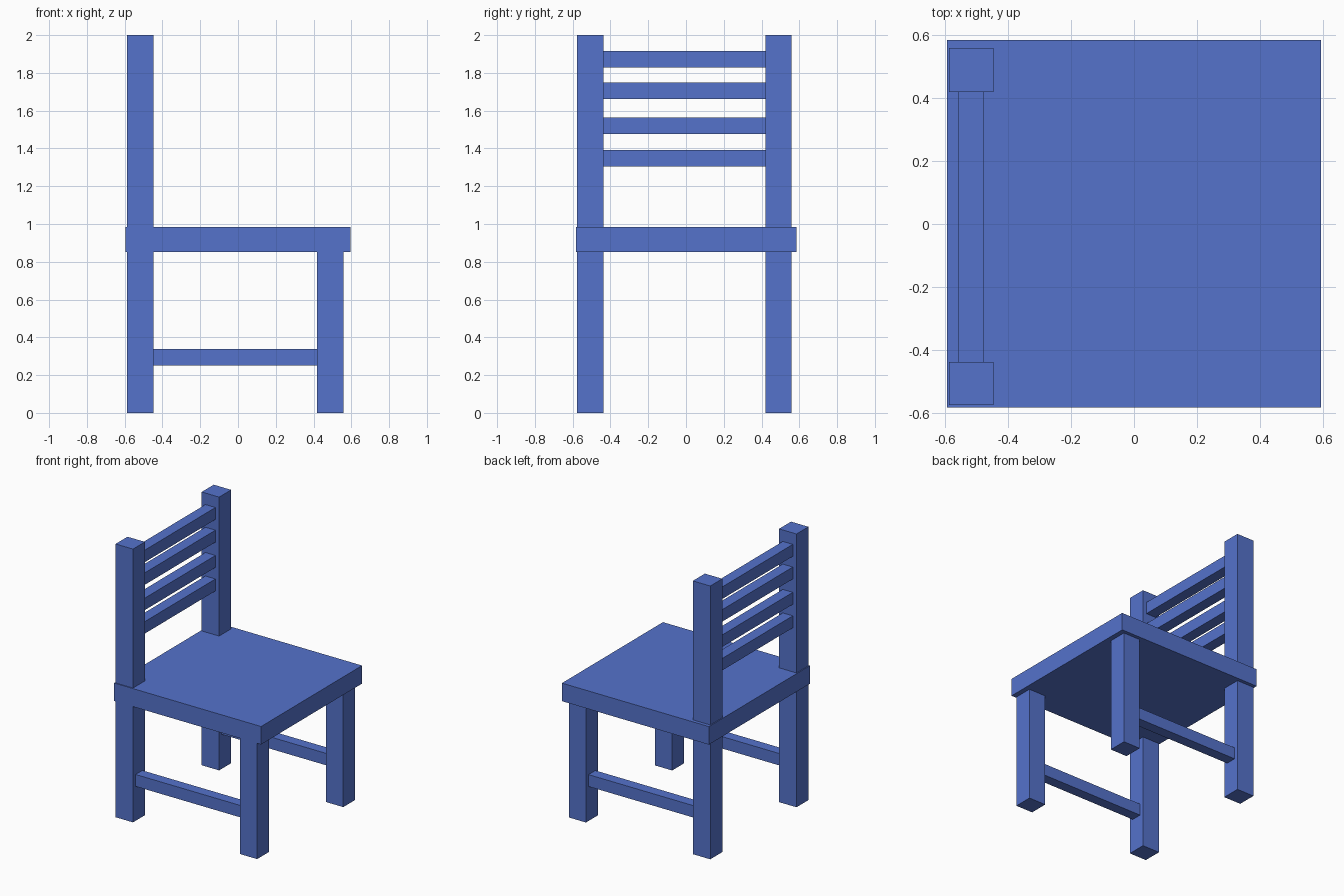
import bpy

if "Cube" in bpy.data.objects:
    bpy.data.objects.remove(bpy.data.objects["Cube"])

paint = bpy.data.materials.new("blue_paint")
paint.diffuse_color = (0.09, 0.17, 0.6, 1)
paint.use_nodes = True
paint.node_tree.nodes["Principled BSDF"].inputs["Base Color"].default_value = paint.diffuse_color


def box(name, x, y, z):
    """Axis-aligned box from (min, max) ranges."""
    ranges = (x, y, z)
    bpy.ops.mesh.primitive_cube_add(size=1, location=[(a + b) / 2 for a, b in ranges])
    ob = bpy.context.object
    ob.name = name
    ob.scale = [b - a for a, b in ranges]
    bpy.ops.object.transform_apply(location=False, rotation=False, scale=True)
    ob.data.materials.append(paint)
    return ob


SEAT_Z = (0.851, 0.983)
BACK_X = (-0.588, -0.447)
FRONT_X = (0.419, 0.558)
SIDES = {"right": (-0.576, -0.438), "left": (0.42, 0.559)}
INSET = 0.03

# Seat
box("seat", (-0.595, 0.595), (-0.583, 0.585), SEAT_Z)

# Back posts, front legs and side stretchers
for side, y in SIDES.items():
    box(f"back_post_{side}", BACK_X, y, (0, 2))
    box(f"front_leg_{side}", FRONT_X, y, (0, SEAT_Z[0]))
    box(f"stretcher_{side}", (BACK_X[1], FRONT_X[0]),
        (y[0] + INSET, y[1] - INSET), (0.252, 0.339))

# Backrest slats
for i, z in enumerate((1.349, 1.521, 1.706, 1.872)):
    box(f"back_slat_{i + 1}", (BACK_X[0] + INSET, BACK_X[1] - INSET),
        (SIDES["right"][1], SIDES["left"][0]), (z - 0.044, z + 0.044))
